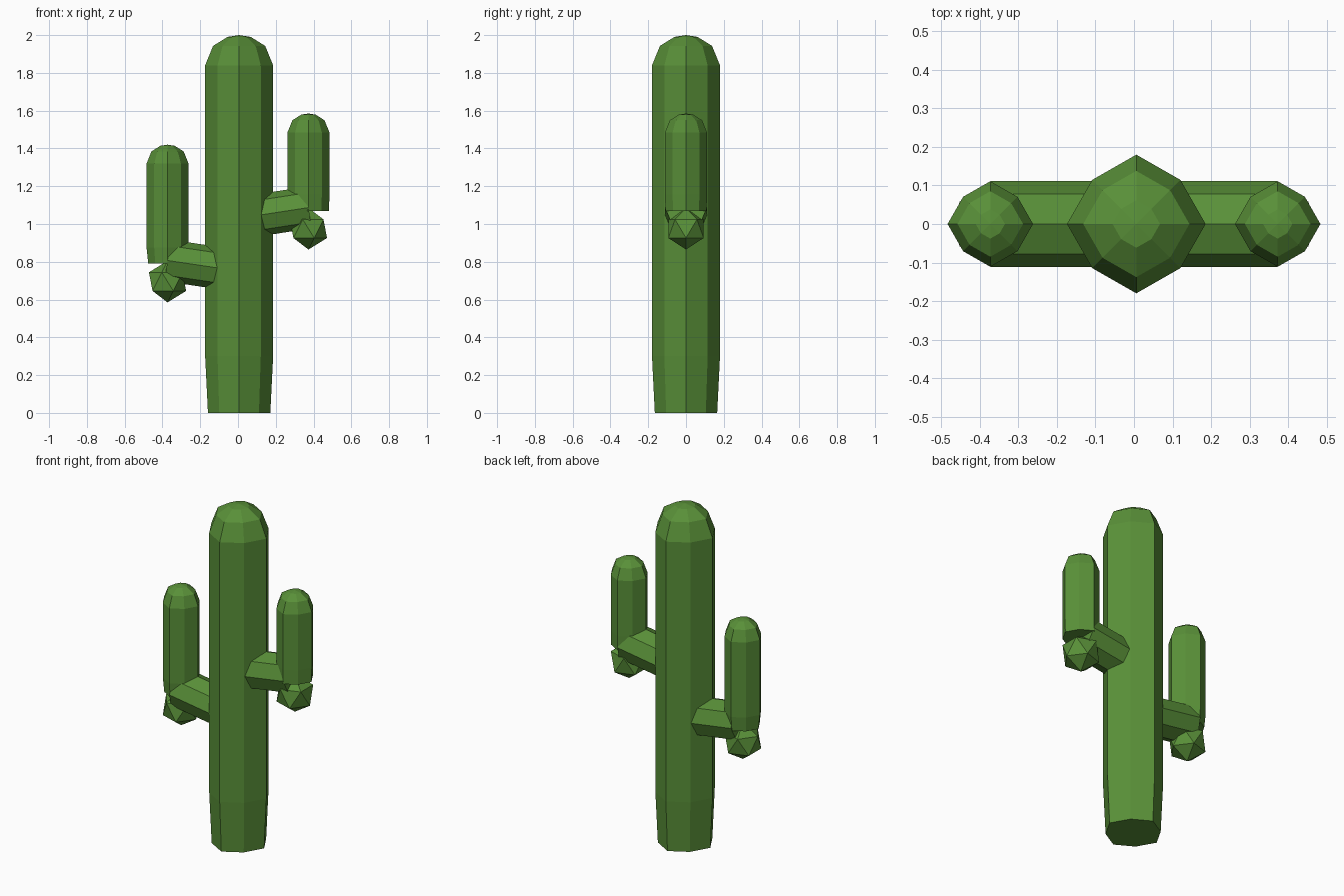
import bpy, bmesh, math
from mathutils import Vector, Matrix

if "Cube" in bpy.data.objects:
    bpy.data.objects.remove(bpy.data.objects["Cube"])

green = bpy.data.materials.new("cactus green")
green.diffuse_color = (0.1, 0.28, 0.04, 1)
green.use_nodes = True
green.node_tree.nodes["Principled BSDF"].inputs["Base Color"].default_value = green.diffuse_color


def finish(name, bm):
    bmesh.ops.recalc_face_normals(bm, faces=bm.faces)
    me = bpy.data.meshes.new(name)
    bm.to_mesh(me)
    bm.free()
    me.materials.append(green)
    ob = bpy.data.objects.new(name, me)
    bpy.context.collection.objects.link(ob)
    return ob


def column(name, x, r, z0, z_taper, z_dome, z1, base):
    """Eight-sided ribbed column with a tapered foot and a domed top."""
    h = z1 - z_dome
    profile = [(r * base, z0), (r, z_taper), (r, z_dome)]
    for a in (40, 70):
        a = math.radians(a)
        profile.append((r * math.cos(a), z_dome + h * math.sin(a)))
    bm = bmesh.new()
    rings = []
    for pr, z in profile:
        ring = []
        for i in range(8):
            a = i * math.pi / 4
            q = pr * (0.9 if i % 2 else 1)
            ring.append(bm.verts.new((x + q * math.cos(a), q * math.sin(a), z)))
        rings.append(ring)
    for lo, hi in zip(rings, rings[1:]):
        for i in range(8):
            j = (i + 1) % 8
            bm.faces.new((lo[i], lo[j], hi[j], hi[i]))
    tip = bm.verts.new((x, 0, z1))
    for i in range(8):
        bm.faces.new((rings[-1][i], rings[-1][(i + 1) % 8], tip))
    bm.faces.new(rings[0][::-1])
    finish(name, bm)


def connector(name, a, b, r):
    """Straight eight-sided branch between two points."""
    a, b = Vector(a), Vector(b)
    d = b - a
    side = Vector((0, 1, 0))
    up = d.normalized().cross(side)
    rot = Matrix((side, up, d.normalized())).transposed().to_4x4()
    bm = bmesh.new()
    bmesh.ops.create_cone(bm, cap_ends=True, segments=8, radius1=r, radius2=r,
                          depth=d.length,
                          matrix=Matrix.Translation((a + b) / 2) @ rot)
    finish(name, bm)


def elbow(name, x, z, r):
    """Twenty-faced ball under the upright arm."""
    bm = bmesh.new()
    bmesh.ops.create_icosphere(bm, subdivisions=1, radius=r,
                               matrix=Matrix.Translation((x, 0, z)) @ Matrix.Rotation(math.pi, 4, 'Z'))
    finish(name, bm)


# Trunk
TX = 0.006
column("trunk", TX, 0.18, 0, 0.3, 1.84, 2.0, 0.917)

# Arms: side, x of upright, elbow height, dome start, top, foot taper
for side, x, z, dome, top, base in (("left", -0.373, 0.695, 1.32, 1.42, 0.92),
                                    ("right", 0.373, 0.975, 1.485, 1.585, 0.98)):
    s = 1 if x > 0 else -1
    connector(side + "_branch", (TX + s * 0.03, 0, z + 0.06), (x, 0, z + 0.112), 0.111)
    elbow(side + "_elbow", x, z, 0.11)
    column(side + "_arm", x, 0.111, z + 0.095, z + 0.18, dome, top, base)
